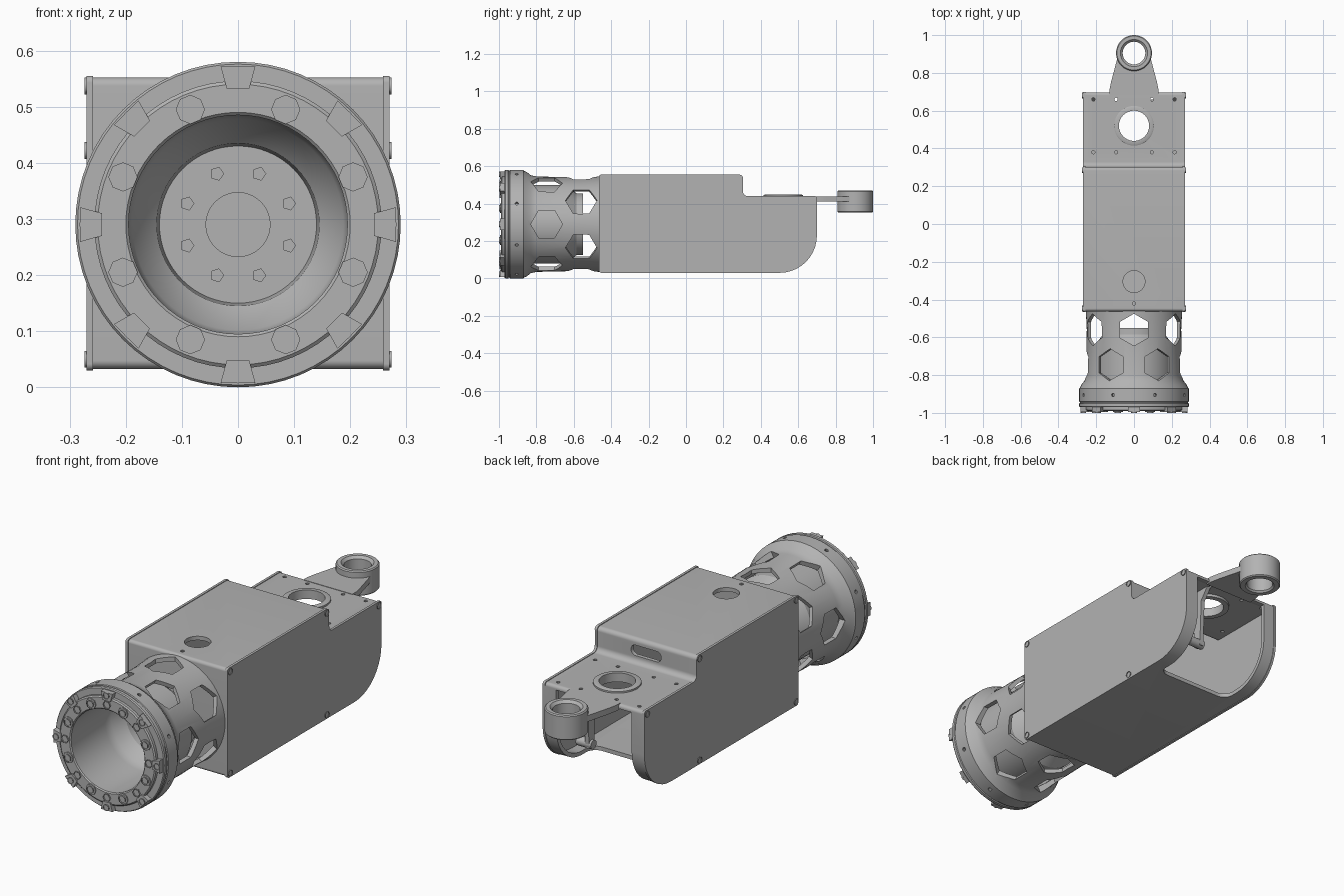
import bpy, bmesh
from math import cos, sin, pi, radians
from mathutils import Vector

cube = bpy.data.objects.get("Cube")
if cube:
    bpy.data.objects.remove(cube, do_unlink=True)

grey = bpy.data.materials.new("machined_grey")
grey.use_nodes = True
COLOUR = (0.45, 0.45, 0.45, 1)
grey.diffuse_color = COLOUR
grey.node_tree.nodes["Principled BSDF"].inputs["Base Color"].default_value = COLOUR

X, Y, Z = Vector((1, 0, 0)), Vector((0, 1, 0)), Vector((0, 0, 1))
AXIS = 0.29  # height of the barrel axis


def finish(name, bm):
    bmesh.ops.recalc_face_normals(bm, faces=bm.faces[:])
    me = bpy.data.meshes.new(name)
    bm.to_mesh(me)
    bm.free()
    me.materials.append(grey)
    ob = bpy.data.objects.new(name, me)
    bpy.context.collection.objects.link(ob)
    return ob


def smooth(ob):
    bpy.ops.object.select_all(action="DESELECT")
    ob.select_set(True)
    bpy.context.view_layer.objects.active = ob
    bpy.ops.object.shade_smooth_by_angle(angle=radians(32))
    return ob


def cut(ob, bm):
    cutter = finish("cutter", bm)
    cutter.hide_render = True
    mod = ob.modifiers.new("cut", "BOOLEAN")
    mod.operation, mod.solver, mod.object = "DIFFERENCE", "EXACT", cutter
    bpy.context.view_layer.objects.active = ob
    bpy.ops.object.modifier_apply(modifier=mod.name)
    bpy.data.objects.remove(cutter, do_unlink=True)


def prism(bm, outline, origin, u, v, w):
    """Extrude a 2D outline, laid out on axes u and v, along w."""
    base = [bm.verts.new(Vector(origin) + u * a + v * b) for a, b in outline]
    top = [bm.verts.new(p.co + w) for p in base]
    n = len(base)
    for i in range(n):
        j = (i + 1) % n
        bm.faces.new((base[i], base[j], top[j], top[i]))
    bm.faces.new(base[::-1])
    return bm.faces.new(top)


def circle(r, n):
    return [(r * cos(2 * pi * i / n), r * sin(2 * pi * i / n)) for i in range(n)]


def rod(bm, r, start, w, n=24):
    """Cylinder with a corner pointing along y when w is not along y."""
    d = Vector(w).normalized()
    u = X if abs(d.y) > 0.9 else Y
    return prism(bm, circle(r, n), start, u, d.cross(u), Vector(w))


def screw(bm, r, start, w, n=12):
    """Screw head with a sunken socket."""
    face = rod(bm, r, start, w, n)
    bmesh.ops.inset_region(bm, faces=[face], thickness=r * 0.4)
    for p in face.verts:
        p.co -= Vector(w) * 0.7


def lathe(name, profile, n=64, centre=(0, 0, AXIS), axis=Y, u=X, v=Z):
    """Spin a closed (radius, distance) profile around an axis."""
    bm = bmesh.new()
    rings = [[bm.verts.new(Vector(centre) + axis * d + u * a + v * b)
              for a, b in circle(r, n)] for r, d in profile]
    for k, ring in enumerate(rings):
        m = (k + 1) % len(rings)
        if profile[k][0] == 0 and profile[m][0] == 0:
            continue
        for i in range(n):
            j = (i + 1) % n
            bm.faces.new((ring[i], ring[j], rings[m][j], rings[m][i]))
    bmesh.ops.remove_doubles(bm, verts=bm.verts[:], dist=1e-5)
    return finish(name, bm)


def rounded(corners, steps=10):
    """Round each right-angled corner (a, b, radius)."""
    out = []
    for i, (a, b, r) in enumerate(corners):
        p = Vector((a, b))
        d1 = (Vector(corners[i - 1][:2]) - p).normalized()
        d2 = (Vector(corners[(i + 1) % len(corners)][:2]) - p).normalized()
        for k in range(steps + 1):
            t = pi / 2 * (1 - k / steps)
            out.append(tuple(p + r * (d1 + d2) - r * (d1 * cos(t) + d2 * sin(t))))
    return out


def radial(deg):
    return Vector((cos(radians(deg)), 0, sin(radians(deg))))


def on_axis(y):
    return Vector((0, y, AXIS))


def housing_outline(g, edge):
    """Side outline of the housing, inset by g."""
    return rounded([(-0.465 + g, 0.03 + g, edge), (0.70 - g, 0.03 + g, 0.2 - g),
                    (0.70 - g, 0.44 - g, edge), (0.305 - g, 0.44 - g, 0.025 + g / 2),
                    (0.305 - g, 0.555 - g, 0.02), (-0.465 + g, 0.555 - g, edge)])


# Housing: a hollow wrapped sheet
bm = bmesh.new()
prism(bm, housing_outline(0.003, 0.015), (-0.262, 0, 0), Y, Z, X * 0.524)
housing = finish("housing", bm)
bm = bmesh.new()
prism(bm, housing_outline(0.022, 0.008), (-0.252, 0, 0), Y, Z, X * 0.504)
cut(housing, bm)

# Open underside and rear, with rounded inner corners
bm = bmesh.new()
prism(bm, rounded([(-0.2, 0.42, 0.05), (0.2, 0.42, 0.05), (0.2, 0.8, 0.01), (-0.2, 0.8, 0.01)]),
      (0, 0, -0.1), X, Y, Z * 0.517)
cut(housing, bm)

# Holes in the top and the slot in the step
bm = bmesh.new()
rod(bm, 0.08, (0, 0.52, 0.39), Z * 0.1, 48)
rod(bm, 0.058, (0, -0.305, 0.5), Z * 0.1, 32)
rod(bm, 0.009, (0, -0.42, 0.5), Z * 0.1, 10)
for x in (-0.215, -0.095, 0.095, 0.215):
    for y in (0.38, 0.66):
        rod(bm, 0.009, (x, y, 0.39), Z * 0.1, 10)
prism(bm, rounded([(-0.08, 0.47, 0.024), (0.08, 0.47, 0.024), (0.08, 0.52, 0.024), (-0.08, 0.52, 0.024)]),
      (0, 0.25, 0), X, Z, Y * 0.1)
cut(housing, bm)
smooth(housing)

# Side cover plates and their corner screws
for side, s in (("left", 1), ("right", -1)):
    bm = bmesh.new()
    prism(bm, housing_outline(0, 0.012), (s * 0.258, 0, 0), Y, Z, X * s * 0.012)
    smooth(finish(side + "_cover_plate", bm))
    bm = bmesh.new()
    for y, z in ((-0.447, 0.537), (0.285, 0.537), (-0.447, 0.05), (0.285, 0.05), (0.68, 0.422)):
        screw(bm, 0.015, (s * 0.266, y, z), X * s * 0.008)
    smooth(finish(side + "_cover_screws", bm))

# Lip around the rear opening in the top
smooth(lathe("bearing_lip", [(0.08, 0.405), (0.105, 0.405), (0.105, 0.445), (0.1, 0.448), (0.08, 0.448)],
             48, (0, 0.52, 0), Z, X, Y))

# Rear tongue and eye
half = [(0.13, 0.68), (0.13, 0.71), (0.122, 0.75), (0.085, 0.89), (0.065, 0.87), (0.045, 0.85), (0.018, 0.838)]
bm = bmesh.new()
prism(bm, half + [(-x, y) for x, y in reversed(half)], (0, 0, 0.41), X, Y, Z * 0.029)
smooth(finish("rear_tongue", bm))
smooth(lathe("rear_eye", [(0.06, 0.36), (0.067, 0.352), (0.09, 0.352), (0.095, 0.357), (0.095, 0.466),
                          (0.09, 0.471), (0.072, 0.471), (0.06, 0.459)], 40, (0, 0.905, 0), Z, X, Y))

# Hanging arm and pin inside the rear opening
bm = bmesh.new()
prism(bm, [(0.51, 0.42), (0.66, 0.42), (0.615, 0.36), (0.605, 0.13), (0.565, 0.13), (0.555, 0.36)],
      (0.09, 0, 0), Y, Z, X * 0.02)
rod(bm, 0.022, (0.08, 0.585, 0.145), X * 0.08, 16)
smooth(finish("hanging_arm", bm))

# Barrel with two staggered rows of hexagonal windows
barrel = lathe("barrel", [
    (0.255, -0.46), (0.25, -0.56), (0.255, -0.8), (0.262, -0.83), (0.278, -0.85), (0.285, -0.865),
    (0.29, -0.87), (0.29, -0.94), (0.286, -0.943), (0.286, -0.948), (0.29, -0.951), (0.29, -0.965),
    (0.286, -0.97), (0.205, -0.97), (0.205, -0.86), (0.232, -0.83), (0.232, -0.46)])
bm = bmesh.new()
for k in range(6):
    for y, turn in ((-0.745, 0), (-0.56, 30)):
        d = radial(60 * k + turn)
        rod(bm, 0.085, on_axis(y) + d * 0.15, d * 0.2, 6)
for k in range(8):
    d = radial(45 * k + 22.5)
    rod(bm, 0.009, on_axis(-0.905) + d * 0.27, d * 0.05, 10)
cut(barrel, bm)
smooth(barrel)

# Inner cup with a stepped floor
cup = lathe("inner_cup", [
    (0.21, -0.975), (0.21, -0.65), (0.165, -0.585), (0.165, -0.55), (0, -0.55), (0, -0.57),
    (0.057, -0.57), (0.057, -0.595), (0.14, -0.595), (0.145, -0.64), (0.188, -0.69), (0.195, -0.73), (0.195, -0.975)])
bm = bmesh.new()
for k in range(8):
    rod(bm, 0.012, on_axis(-0.62) + radial(45 * k + 22.5) * 0.098, Y * 0.04, 5)
cut(cup, bm)
smooth(cup)

# Front clamp ring
smooth(lathe("clamp_ring", [(0.195, -0.96), (0.195, -0.984), (0.2, -0.989), (0.25, -0.989),
                            (0.256, -0.984), (0.256, -0.96)]))

# Sixteen ring bolts, every other one on a wide washer
bm = bmesh.new()
for k in range(16):
    spot = on_axis(-0.985) + radial(22.5 * k) * 0.222
    if k % 2:
        rod(bm, 0.026, spot, -Y * 0.009, 8)
        screw(bm, 0.017, spot, -Y * 0.015)
    else:
        screw(bm, 0.019, spot, -Y * 0.011, 6)
smooth(finish("ring_bolts", bm))

# Eight clamp lugs with screws around the rim
bm = bmesh.new()
for k in range(8):
    d = radial(45 * k)
    side = d.cross(Y)
    prism(bm, [(0.242, -0.02), (0.282, -0.031), (0.282, 0.031), (0.242, 0.02)],
          on_axis(-0.965), d, side, -Y * 0.03)
    screw(bm, 0.015, on_axis(-0.99) + d * 0.268, -Y * 0.01)
smooth(finish("clamp_lugs", bm))
